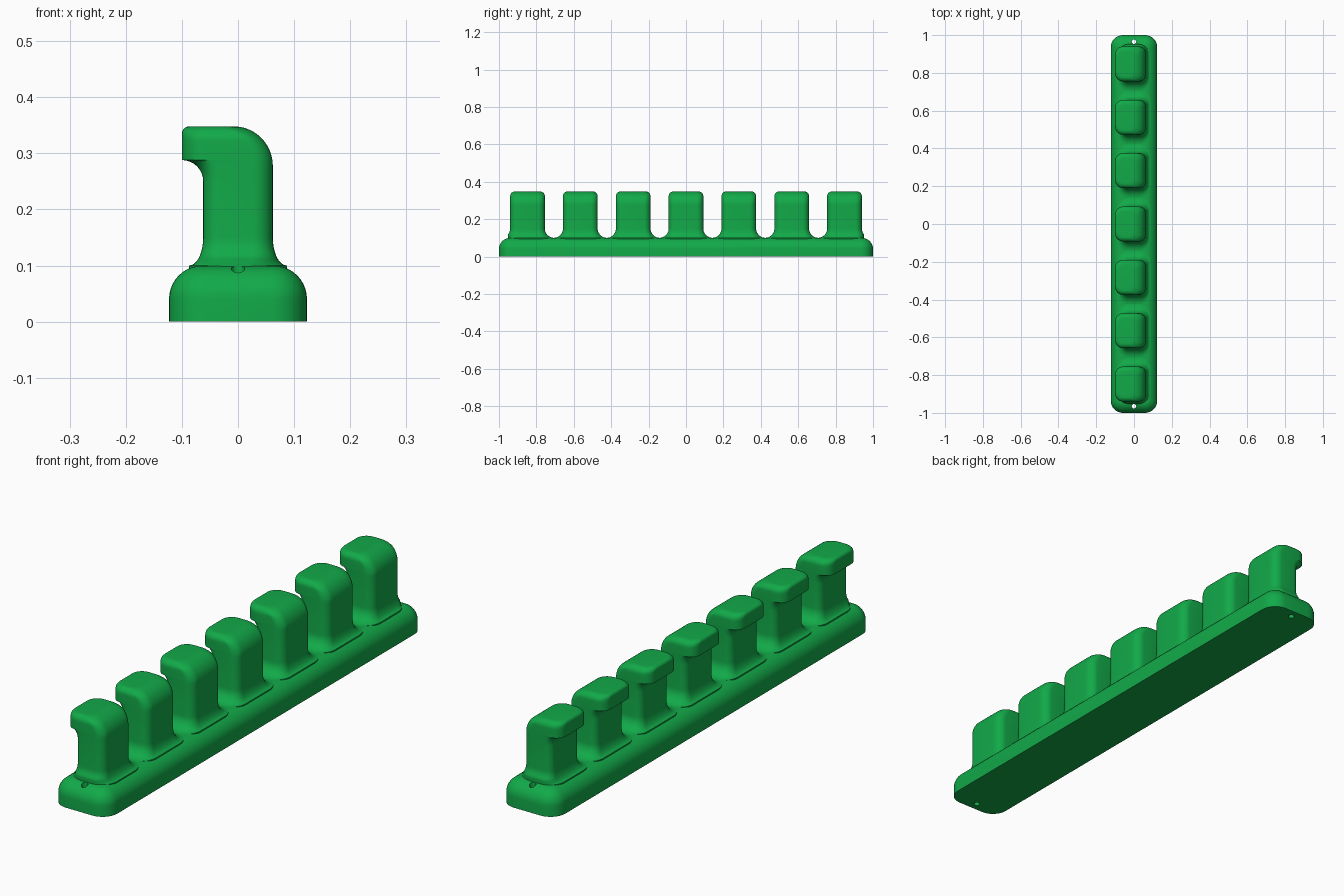
import bpy
import bmesh
from math import sin, cos, pi, sqrt

if "Cube" in bpy.data.objects:
    bpy.data.objects.remove(bpy.data.objects["Cube"], do_unlink=True)

green = bpy.data.materials.new("green plastic")
green.use_nodes = True
colour = (0.006, 0.40, 0.066, 1)
green.diffuse_color = colour
green.node_tree.nodes["Principled BSDF"].inputs["Base Color"].default_value = colour

STEPS = 8
POST_COUNT = 7
SPACING = 0.2825


def section(x0, x1, y0, y1, right, left):
    """Rounded rectangle; right and left are (rx, ry) corner radii."""
    pts = []
    for k, (x, y, sx, sy) in enumerate(((x1, y1, 1, 1), (x0, y1, -1, 1),
                                        (x0, y0, -1, -1), (x1, y0, 1, -1))):
        rx, ry = right if sx > 0 else left
        for i in range(STEPS + 1):
            a = (k + i / STEPS) * pi / 2
            pts.append((x - sx * rx + rx * cos(a), y - sy * ry + ry * sin(a)))
    return pts


def loft(name, rings):
    """Skin a stack of (z, section) rings and cap both ends."""
    bm = bmesh.new()
    loops = [[bm.verts.new((x, y, z)) for x, y in pts] for z, pts in rings]
    n = len(loops[0])
    for a, b in zip(loops, loops[1:]):
        for i in range(n):
            j = (i + 1) % n
            bm.faces.new((a[i], a[j], b[j], b[i]))
    bm.faces.new(loops[0][::-1])
    bm.faces.new(loops[-1])
    mesh = bpy.data.meshes.new(name)
    bm.to_mesh(mesh)
    bm.free()
    mesh.materials.append(green)
    obj = bpy.data.objects.new(name, mesh)
    bpy.context.collection.objects.link(obj)
    return obj


def smooth(obj):
    bpy.ops.object.select_all(action='DESELECT')
    obj.select_set(True)
    bpy.context.view_layer.objects.active = obj
    bpy.ops.object.shade_smooth_by_angle(angle=0.6)


# Base bar with a rounded top edge
def base_ring(z, inset):
    x, y, r = 0.123 - inset, 1 - inset, max(0.065 - inset, 0.004)
    return z, section(-x, x, -y, y, (r, r), (r, r))


base = loft("base", [base_ring(0, 0)] + [
    base_ring(0.04 + 0.06 * sin(t * pi / 20), 0.06 * (1 - cos(t * pi / 20)))
    for t in range(11)])

# Screw holes through both ends of the base
for y in (-0.965, 0.965):
    bpy.ops.mesh.primitive_cylinder_add(vertices=24, radius=0.012, depth=0.4,
                                        location=(0, y, 0.05))
    cutter = bpy.context.object
    cutter.name = "screw_hole_cutter"
    cutter.hide_render = True
    cutter.data.materials.append(green)
    bpy.context.view_layer.objects.active = base
    cut = base.modifiers.new("screw_hole", 'BOOLEAN')
    cut.operation, cut.solver, cut.object = 'DIFFERENCE', 'EXACT', cutter
    bpy.ops.object.modifier_apply(modifier=cut.name)
    bpy.data.objects.remove(cutter, do_unlink=True)
smooth(base)


def arc(d, r):
    """Inset of a quarter round of radius r at distance d into it."""
    d = min(max(d, 0), r)
    return r - sqrt(r * r - d * d)


# Post outline at height z: foot fillet, lip on the -x side, rounded top
def post_ring(z, yc):
    foot = arc(0.15 - z, 0.05)
    half = 0.0925 + foot - arc(z - 0.323, 0.025)
    right = 0.062 + 0.5 * foot - arc(z - 0.278, 0.07)
    left = -0.062 - 0.5 * foot
    lip = min(arc(z - 0.25, 0.038), 0.038) - arc(z - 0.335, 0.013)
    left -= lip
    blend = min(max(lip / 0.03, 0), 1)
    corner = 0.03 + 0.6 * foot
    y0 = max(yc - half, -0.952)
    y1 = min(yc + half, 0.952)
    rx = min(corner + 0.005, (right - left) * 0.45)
    return z, section(left, right, y0, y1, (rx, corner + 0.005),
                      (min(corner + 0.012 * blend, (right - left) * 0.5),
                       corner + 0.012 * blend))


heights = [0.06]
heights += [0.15 - 0.05 * cos(i * pi / 18) for i in range(10)]
heights += [0.25 + 0.038 * sin(i * pi / 16) for i in range(9)]
heights += [0.295, 0.305, 0.314, 0.323]
heights += [0.323 + 0.025 * sin(i * pi / 20) for i in range(1, 11)]

for i in range(POST_COUNT):
    yc = (i - (POST_COUNT - 1) / 2) * SPACING
    smooth(loft("hook_post_%d" % (i + 1), [post_ring(z, yc) for z in heights]))
